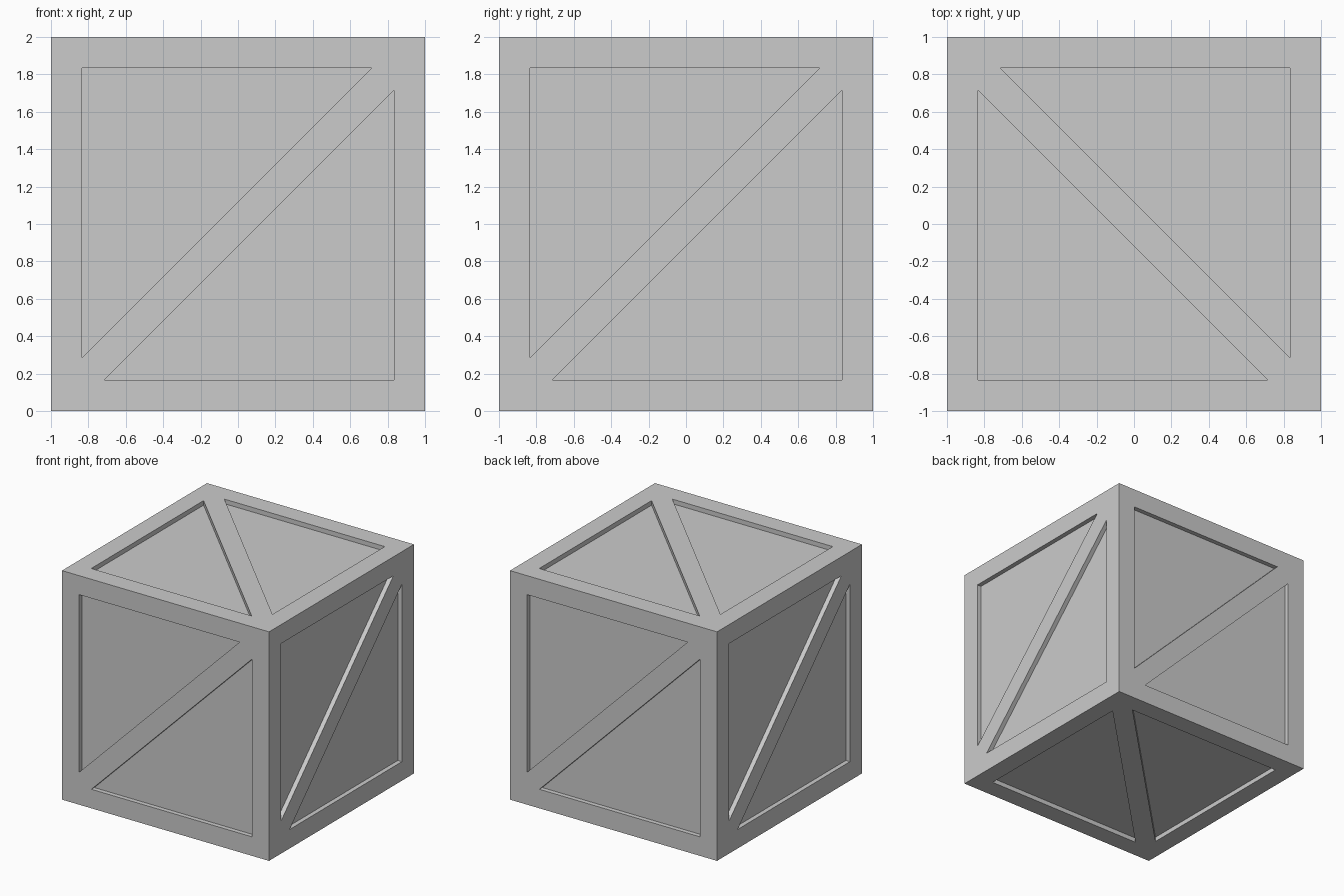
import bpy, bmesh
from mathutils import Vector

if "Cube" in bpy.data.objects:
    bpy.data.objects.remove(bpy.data.objects["Cube"])

INNER = 0.834      # half size of the framed opening
TIP = 0.716        # opening cut back by the diagonal brace
DEPTH = 0.04       # panel recess

X, Y, Z = Vector((1, 0, 0)), Vector((0, 1, 0)), Vector((0, 0, 1))
bm = bmesh.new()


def add_side(u, v):
    """One crate side: border, diagonal brace and two recessed triangular panels."""
    n = u.cross(v)

    def ring(points, sign, height):
        return [bm.verts.new(u * a * sign + v * b * sign + n * height + Z)
                for a, b in points]

    for sign in (1, -1):
        outer = ring([(-1, -1), (1, 1), (-1, 1)], sign, 1)
        lip = [(-INNER, -TIP), (TIP, INNER), (-INNER, INNER)]
        rim = ring(lip, sign, 1)
        floor = ring(lip, sign, 1 - DEPTH)
        for i in range(3):
            j = (i + 1) % 3
            bm.faces.new((outer[i], outer[j], rim[j], rim[i]))    # frame
            bm.faces.new((rim[i], rim[j], floor[j], floor[i]))    # recess wall
        bm.faces.new(floor)                                       # panel


# Four upright sides, then the top and bottom
for normal in (X, -X, Y, -Y):
    add_side(Z.cross(normal), Z)
add_side(Y, -X)
add_side(Y, X)

# Weld the sides into one closed crate
bmesh.ops.remove_doubles(bm, verts=bm.verts, dist=1e-4)
bmesh.ops.recalc_face_normals(bm, faces=bm.faces)
mesh = bpy.data.meshes.new("crate")
bm.to_mesh(mesh)
bm.free()
bpy.context.collection.objects.link(bpy.data.objects.new("crate", mesh))
